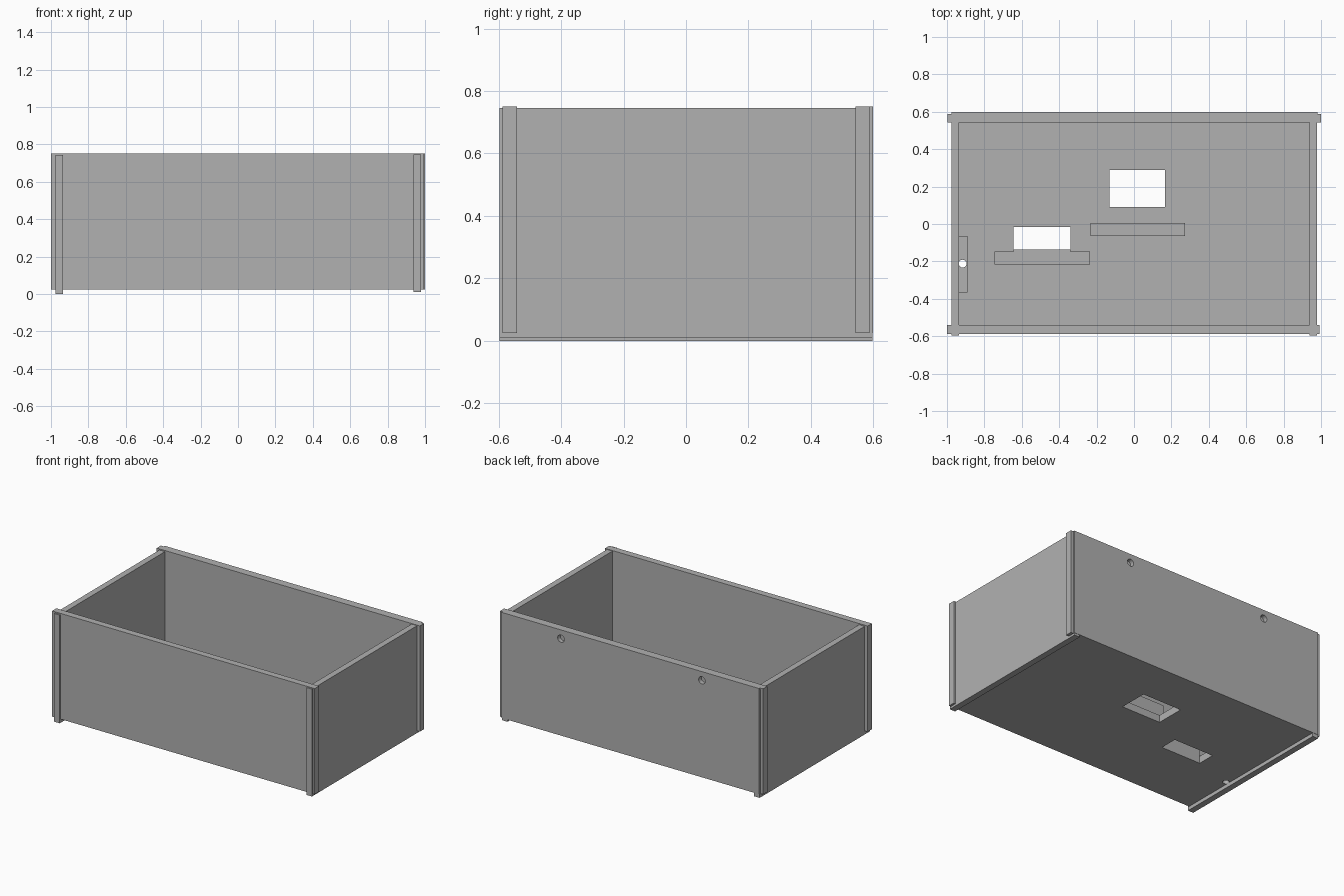
import bpy
import bmesh
from mathutils import Matrix

if "Cube" in bpy.data.objects:
    bpy.data.objects.remove(bpy.data.objects["Cube"])

grey = bpy.data.materials.new("plain_grey")
grey.diffuse_color = (0.44, 0.44, 0.44, 1)
grey.use_nodes = True
grey.node_tree.nodes["Principled BSDF"].inputs["Base Color"].default_value = grey.diffuse_color


def finish(name, bm):
    mesh = bpy.data.meshes.new(name)
    bm.to_mesh(mesh)
    bm.free()
    mesh.materials.append(grey)
    obj = bpy.data.objects.new(name, mesh)
    bpy.context.collection.objects.link(obj)
    return obj


def box(name, x, y, z):
    """Box from (min, max) pairs on each axis."""
    bm = bmesh.new()
    bmesh.ops.create_cube(bm, size=1)
    for v in bm.verts:
        for i, (lo, hi) in enumerate((x, y, z)):
            v.co[i] = hi if v.co[i] > 0 else lo
    return finish(name, bm)


def rod(name, centre, radius, depth, axis="Z"):
    bm = bmesh.new()
    turn = Matrix.Rotation(1.5707963, 4, "X") if axis == "Y" else Matrix()
    bmesh.ops.create_cone(bm, cap_ends=True, segments=24, radius1=radius, radius2=radius,
                          depth=depth, matrix=Matrix.Translation(centre) @ turn)
    return finish(name, bm)


def cut(obj, cutters):
    bpy.context.view_layer.objects.active = obj
    for c in cutters:
        mod = obj.modifiers.new("cut", "BOOLEAN")
        mod.operation = "DIFFERENCE"
        mod.solver = "EXACT"
        mod.object = c
        bpy.ops.object.modifier_apply(modifier=mod.name)
        bpy.data.objects.remove(c)


# Side panels, running past the front and hanging slightly below the floor
box("left_panel", (-0.977, -0.935), (-0.597, 0.597), (0.0, 0.742))
box("right_panel", (0.937, 0.979), (-0.597, 0.597), (0.01, 0.746))

# Front panel and back panel with thinner end tabs
box("front_panel", (-1.0, 0.993), (-0.587, -0.541), (0.025, 0.75))
back = box("back_panel", (-0.975, 0.98), (0.543, 0.599), (0.025, 0.75))
box("back_tab_left", (-0.997, -0.975), (0.543, 0.588), (0.025, 0.75))
box("back_tab_right", (0.98, 1.0), (0.543, 0.588), (0.025, 0.75))

# Two blind round holes near the top of the back
cut(back, [rod("cutter", (x, 0.6, 0.69), 0.025, 0.06, "Y") for x in (-0.54, 0.53)])

# Floor with two rectangular openings and a small round one
floor = box("floor", (-0.935, 0.937), (-0.541, 0.543), (0.025, 0.075))
cut(floor, [box("cutter", (-0.13, 0.167), (0.09, 0.29), (0, 0.2)),
            box("cutter", (-0.643, -0.34), (-0.137, -0.015), (0, 0.2)),
            rod("cutter", (-0.916, -0.212, 0.1), 0.021, 0.3)])

# Upright inner blocks beside the openings
box("middle_block", (-0.232, 0.272), (-0.065, 0.005), (0.074, 0.22))
box("left_block", (-0.747, -0.235), (-0.217, -0.147), (0.074, 0.22))
box("left_block_tab", (-0.643, -0.34), (-0.15, -0.137), (0.074, 0.22))

# Low strip on the left wall with a through hole
strip = box("wall_strip", (-0.935, -0.89), (-0.365, -0.065), (0.074, 0.12))
cut(strip, [rod("cutter", (-0.916, -0.212, 0.1), 0.021, 0.3)])
